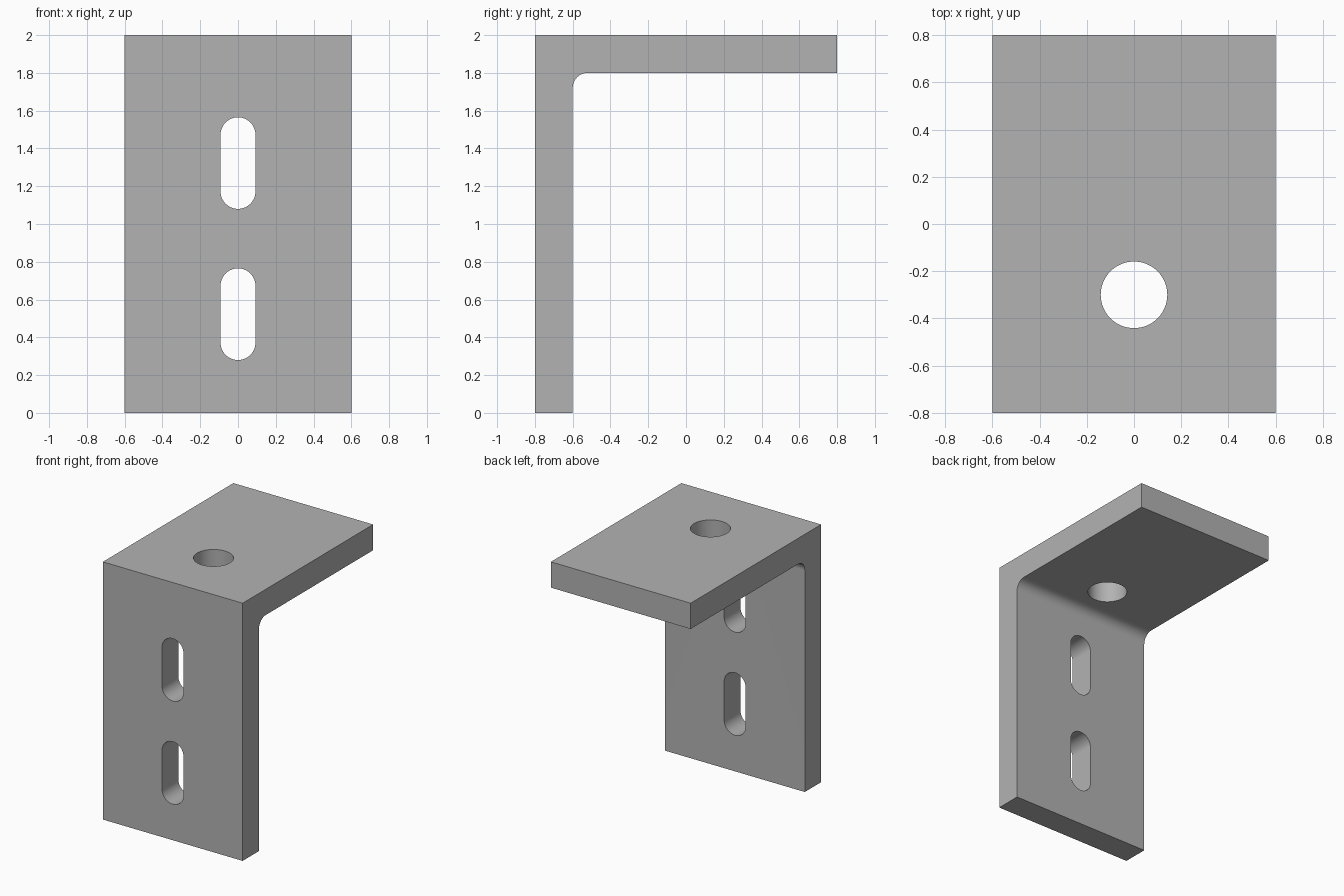
import bpy, bmesh
from math import cos, sin, pi, radians
from mathutils import Vector

cube = bpy.data.objects.get("Cube")
if cube:
    bpy.data.objects.remove(cube, do_unlink=True)

# Material
grey = bpy.data.materials.new("plain_grey")
grey.use_nodes = True
colour = (0.45, 0.45, 0.45, 1)
grey.diffuse_color = colour
grey.node_tree.nodes["Principled BSDF"].inputs["Base Color"].default_value = colour


def arc(u, v, r, start, end, steps):
    """Points of a circular arc, angles in degrees."""
    angles = [radians(start + (end - start) * i / steps) for i in range(steps + 1)]
    return [(u + r * cos(a), v + r * sin(a)) for a in angles]


def extrude(name, points, to_3d, direction):
    """Solid prism from a 2D outline."""
    bm = bmesh.new()
    face = bm.faces.new([bm.verts.new(to_3d(u, v)) for u, v in points])
    grown = bmesh.ops.extrude_face_region(bm, geom=[face])["geom"]
    verts = [g for g in grown if isinstance(g, bmesh.types.BMVert)]
    bmesh.ops.translate(bm, verts=verts, vec=Vector(direction))
    bmesh.ops.recalc_face_normals(bm, faces=bm.faces)
    mesh = bpy.data.meshes.new(name)
    bm.to_mesh(mesh)
    bm.free()
    mesh.materials.append(grey)
    obj = bpy.data.objects.new(name, mesh)
    bpy.context.collection.objects.link(obj)
    return obj


# L-shaped profile with a rounded inside corner
front, back, inner = -0.8, 0.8, -0.6
top, under, fillet = 2.0, 1.8, 0.08
profile = [(front, 0), (inner, 0)]
profile += arc(inner + fillet, under - fillet, fillet, 180, 90, 12)
profile += [(back, under), (back, top), (front, top)]
bracket = extrude("angle_bracket", profile, lambda y, z: (-0.6, y, z), (1.2, 0, 0))

# Two vertical slots in the upright plate
cutters = []
slot_r, half_straight = 0.0925, 0.15
for name, z in (("lower_slot_cutter", 0.5225), ("upper_slot_cutter", 1.3225)):
    outline = arc(0, z + half_straight, slot_r, 0, 180, 24)
    outline += arc(0, z - half_straight, slot_r, 180, 360, 24)
    cutters.append(extrude(name, outline, lambda x, h: (x, -0.9, h), (0, 0.4, 0)))

# Round hole in the top plate
circle = arc(0, -0.3, 0.141, 0, 360, 64)[:-1]
cutters.append(extrude("round_hole_cutter", circle, lambda x, y: (x, y, 1.7), (0, 0, 0.4)))

# Cut the openings, then drop the cutters
bpy.ops.object.select_all(action='DESELECT')
bracket.select_set(True)
bpy.context.view_layer.objects.active = bracket
for cutter in cutters:
    cutter.hide_render = True
    cut = bracket.modifiers.new(cutter.name, 'BOOLEAN')
    cut.operation = 'DIFFERENCE'
    cut.solver = 'EXACT'
    cut.object = cutter
    bpy.ops.object.modifier_apply(modifier=cut.name)
    bpy.data.objects.remove(cutter, do_unlink=True)

# Smooth curves, with flat plates kept flat
bpy.ops.object.shade_smooth_by_angle(angle=radians(30))
weighted = bracket.modifiers.new("flat_plates", 'WEIGHTED_NORMAL')
weighted.keep_sharp = True
